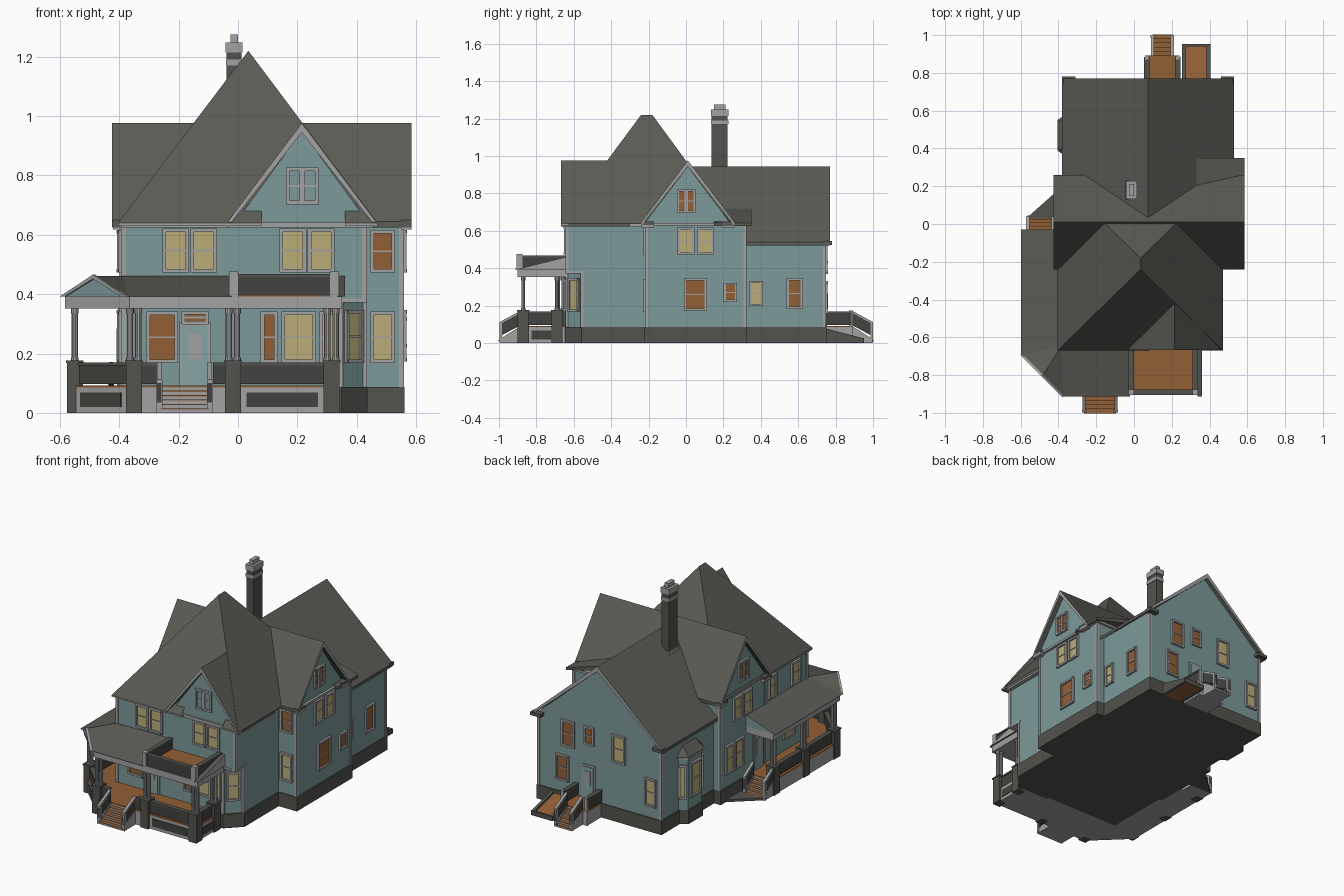
import bpy, bmesh, math

COL = {'teal_siding': (.20, .32, .32), 'light_trim': (.36, .36, .36), 'roof_shingle': (.105, .105, .092),
       'stone': (.085, .085, .075), 'dark_panel': (.055, .055, .05), 'orange_wood': (.29, .115, .037),
       'tan_blind': (.50, .42, .19), 'door_teal': (.24, .37, .37)}
TEAL, TRIM, ROOF, STONE, DARK, WOOD, TAN, DOOR = range(8)
MATS = []
for n, c in COL.items():
    m = bpy.data.materials.new(n)
    m.diffuse_color = (*c, 1)
    MATS.append(m)
PARTS = {}


def add(name, verts, faces, mats):
    V, F, I = PARTS.setdefault(name, ([], [], []))
    o = len(V)
    V += verts
    F += [[i + o for i in f] for f in faces]
    I += mats if isinstance(mats, list) else [mats] * len(faces)


def extrude(name, prof, a, b, mat, axis='z', end=None, fr=(0, 0, 0)):
    """Profile swept along an axis; fr = origin and turn, local -y is outward."""
    c, s = math.cos(math.radians(fr[2])), math.sin(math.radians(fr[2]))
    vs = []
    for t in (a, b):
        for p, q in prof:
            x, y, z = {'x': (t, p, q), 'y': (p, t, q), 'z': (p, q, t)}[axis]
            vs.append((fr[0] + c * x - s * y, fr[1] + s * x + c * y, z))
    n = len(prof)
    faces = [[i, (i + 1) % n, (i + 1) % n + n, i + n] for i in range(n)]
    faces += [list(range(n))[::-1], list(range(n, 2 * n))]
    e = mat if end is None else end
    add(name, vs, faces, [mat] * n + [e, e])


def box(name, x0, x1, y0, y1, z0, z1, mat, fr=(0, 0, 0)):
    extrude(name, [(x0, y0), (x1, y0), (x1, y1), (x0, y1)], z0, z1, mat, fr=fr)


def window(x, y, r, w, z0, z1, glass=TAN):
    fr, h, b = (x, y, r), w / 2, .012
    box('window_panes', -h, h, -.004, .003, z0, z1, glass, fr)
    for s in (-1, 1):
        box('window_frames', s * h - b / 2, s * h + b / 2, -.012, 0, z0 - b, z1 + b, TRIM, fr)
    for z, d in ((z0 - b / 2, .014), (z1 + b / 2, .014), ((z0 + z1) / 2, .008)):
        box('window_frames', -h, h, -d, 0, z - (b / 2 if d > .01 else .003), z + (b / 2 if d > .01 else .003), TRIM, fr)


def gable_roof(name, c, zr, hw, slope, a, b, axis):
    t, ze = .032, zr - slope * hw
    extrude(name, [(c - hw, ze), (c, zr), (c + hw, ze), (c + hw, ze - t * .6), (c, zr - t), (c - hw, ze - t * .6)],
            a, b, ROOF, axis, TRIM)


def stairs(name, x, y, r, w, depth, h, n=5):
    fr = (x, y, r)
    for i in range(n):
        z, y0, y1 = h * (n - i) / (n + 1), -depth * (i + 1) / n, -depth * i / n
        box(name, -w / 2, w / 2, y0, y1, 0, z - .004, TRIM, fr)
        box(name, -w / 2, w / 2, y0 - .004, y1, z - .004, z, WOOD, fr)
    for s in (-1, 1):
        u0, u1 = s * w / 2 - .008, s * w / 2 + .008
        for pts, m in (([(0, 0), (0, .09), (-depth, .02), (-depth, 0)], TRIM),
                       ([(0, .095), (0, .16), (-depth, .10), (-depth, .035)], DARK),
                       ([(0, .16), (0, .172), (-depth, .112), (-depth, .10)], TRIM)):
            extrude(name + '_rails', pts, u0, u1, m, 'x', fr=fr)
        box(name + '_rails', u0 - .002, u1 + .002, -depth, -depth + .014, 0, .11, TRIM, fr)


def rail(p, q, z=0, base=True):
    L = math.dist(p, q) / 2
    fr = ((p[0] + q[0]) / 2, (p[1] + q[1]) / 2, math.degrees(math.atan2(q[1] - p[1], q[0] - p[0])))
    box('porch_railing', -L, L, -.01, .01, .097 + z, .16 + z, DARK, fr)
    box('porch_railing', -L, L, -.014, .014, .16 + z, .17 + z, STONE, fr)
    if base and L > .06:
        box('porch_skirt_panels', -L + .045, L - .045, -.019, .019, .02, .068, DARK, fr)


# House bodies and stone foundation
low = [(-.39, -.64), (.345, -.64), (.43, -.555), (.43, 0), (-.39, 0)]
extrude('main_walls', low, .085, .38, TEAL)
box('main_walls', -.39, .43, -.64, .1, .38, .645, TEAL)
box('overhang_soffit', .33, .433, -.643, -.54, .372, .386, TRIM)
extrude('front_gable_wall', [(-.01, .64), (.44, .64), (.215, .95)], -.64, -.4, TEAL, 'y')
extrude('wing_walls', [(-.215, .085), (.23, .085), (.23, .65), (.01, .945), (-.215, .65)], -.395, .555, TEAL, 'x')
box('wing_walls', .2, .555, .2, .32, .085, .64, TEAL)
extrude('rear_walls', [(-.35, .085), (.5, .085), (.5, .54), (.075, .918), (-.35, .54)], .15, .745, TEAL, 'y')
extrude('foundation', [(-.396, -.646), (.348, -.646), (.436, -.558), (.436, 0), (-.396, 0)], 0, .087, STONE)
box('foundation', -.401, .561, -.221, .23, 0, .087, STONE)
box('foundation', .2, .561, .2, .326, 0, .087, STONE)
box('foundation', -.356, .506, .2, .751, 0, .087, STONE)
extrude('side_slab', [(-.57, .03), (-.39, .03), (-.39, .19)], 0, .015, STONE)

# Corner boards and frieze
for x, y, z0, z1 in ((-.386, -.636, .087, .63), (.426, -.636, .38, .63), (.551, -.211, .087, .63), (.551, .316, .087, .63),
                     (-.391, .225, .087, .63), (.496, .741, .087, .53), (-.346, .741, .087, .53), (.345, -.636, .087, .375),
                     (.426, -.555, .087, .375), (-.391, -.211, .087, .63)):
    box('corner_boards', x - .008, x + .008, y - .008, y + .008, z0, z1, TRIM)
box('frieze', -.398, .455, -.65, .1, .624, .642, TRIM)
box('frieze', .1, .57, -.23, .335, .628, .642, TRIM)

# Roofs: hip with notched front edge, three gables, low shed
zn = .687
hv = [(-.405, -.67, .64), (.08, -.67, .64), (.08, -.635, zn), (.36, -.635, zn), (.36, -.67, .64), (.47, -.67, .64),
      (.47, .245, .64), (-.405, .245, .64), (.035, -.24, 1.22), (.035, -.18, 1.22)]
add('hip_roof', hv, [[0, 1, 2, 3, 4, 5, 8], [5, 6, 9, 8], [6, 7, 9], [7, 0, 8, 9]], ROOF)
for x0, x1 in ((-.405, .08), (.36, .47)):
    box('front_eave', x0, x1, -.668, -.63, .63, .64, TRIM)
gable_roof('front_gable_roof', .215, .977, .252, 1.33, -.668, -.3, 'y')
gable_roof('wing_roof', .01, .977, .25, 1.33, -.425, .585, 'x')
gable_roof('rear_roof', .075, .945, .455, .89, .03, .77, 'y')
extrude('shed_roof', [(.3, .727), (.585, .642), (.585, .625), (.3, .70)], .15, .35, ROOF, 'y')
for x0, x1 in ((-.38, -.31), (.46, .53)):
    box('eave_returns', x0, x1, .74, .78, .525, .545, ROOF)
for x0, x1 in ((-.422, -.39), (.55, .585)):
    for y0, y1 in ((-.24, -.17), (.19, .26)):
        box('eave_returns', x0, x1, y0, y1, .632, .65, ROOF)
        box('eave_returns', x0, x1, y0, y1, .618, .632, TRIM)

# Chimney
box('chimney', -.038, .012, .137, .223, .7, 1.235, STONE)
for e, z0, z1 in ((.006, .75, .86), (.003, 1.17, 1.19), (.004, 1.215, 1.248), (-.012, 1.248, 1.275)):
    box('chimney_bands', -.038 - e, .012 + e, .137 - e, .223 + e, z0, z1, TRIM)

# Side bay window
bay = [(-.34, .36), (-.392, .40), (-.392, .54), (-.34, .58)]
extrude('side_bay', bay, .08, .42, TEAL)
extrude('side_bay', [(x - .005, y) for x, y in bay], 0, .087, STONE)
ev = [(-.345, .345, .42), (-.405, .39, .42), (-.405, .55, .42), (-.345, .595, .42)]
add('bay_roof', ev + [(-.345, .41, .48), (-.345, .53, .48)], [[0, 1, 4], [1, 2, 5, 4], [2, 3, 5], [3, 2, 1, 0]],
    [ROOF, ROOF, ROOF, TRIM])
extrude('bay_frieze', [(x - .006, y) for x, y in bay], .40, .42, TRIM)
window(-.392, .47, 270, .09, .17, .36)
window(-.366, .38, 322, .035, .17, .36)
window(-.366, .56, 218, .035, .17, .36)

# Front windows and door
for x in (-.21, -.115, .185, .28):
    window(x, -.64, 0, .078, .485, .61)
for x in (.19, .243):
    window(x, -.643, 0, .045, .715, .815, TEAL)
window(-.255, -.64, 0, .095, .18, .33, WOOD)
window(.105, -.64, 0, .045, .18, .33, WOOD)
window(.205, -.64, 0, .105, .18, .33)
window(.305, -.64, 0, .05, .18, .33)
window(-.145, -.64, 0, .08, .31, .332, WOOD)
window(.3875, -.5975, 45, .07, .18, .335)
window(.488, -.215, 0, .07, .485, .605, WOOD)
window(.488, -.215, 0, .07, .18, .33)


def door(name, x, y, r, w, z0, z1):
    fr = (x, y, r)
    box(name, -w / 2 - .01, w / 2 + .01, -.006, 0, z0, z1 + .012, TRIM, fr)
    box(name, -w / 2, w / 2, -.010, -.003, z0, z1, DOOR, fr)
    box(name, -w / 4, w / 4, -.013, -.008, z0 + .09, z1 - .025, TRIM, fr)


door('front_door', -.145, -.64, 0, .088, .09, .292)
door('side_door', -.397, -.14, 270, .08, .09, .31)
door('rear_door', .15, .745, 180, .075, .09, .29)
# Right windows
for y in (0, .105):
    window(.555, y, 90, .078, .485, .605)
for y in (-.022, .025):
    window(.555, y, 90, .042, .71, .81, WOOD)
window(.555, .05, 90, .11, .185, .335, WOOD)
window(.555, .237, 90, .06, .232, .31, WOOD)
window(.5, .375, 90, .06, .21, .32)
window(.5, .582, 90, .075, .195, .335, WOOD)
# Left windows
for y in (-.035, .06):
    window(-.395, y, 270, .078, .485, .605)
    window(-.395, y + .08, 270, .078, .18, .335)
for y in (-.022, .025):
    window(-.395, y, 270, .042, .71, .81, WOOD)
window(-.39, -.29, 270, .06, .485, .605)
window(-.39, -.52, 270, .08, .485, .605)
window(-.39, -.45, 270, .10, .18, .33)
# Rear windows
window(.29, .745, 180, .08, .39, .53, WOOD)
window(.145, .745, 180, .06, .44, .53, WOOD)
window(-.06, .745, 180, .08, .38, .53)
window(.33, .745, 180, .08, .17, .31, WOOD)
window(-.28, .745, 180, .07, .17, .32)

# Porch base, floor, piers, columns and railings
pb = [(-.57, -.05), (-.57, -.676), (-.356, -.885), (.33, -.885), (.33, -.63), (-.38, -.63), (-.38, -.05)]
extrude('porch_base', pb, 0, .085, TRIM)
extrude('porch_floor', pb, .085, .092, WOOD)
for x, y in ((-.55, -.075), (-.55, -.67), (-.35, -.87), (-.017, -.87), (.315, -.87), (.315, -.69), (-.55, -.37)):
    box('porch_piers', x - .027, x + .027, y - .03, y + .03, 0, .168, STONE)
    box('porch_piers', x - .03, x + .03, y - .033, y + .033, .168, .177, STONE)
    for s in (-.014, .014):
        cx, cy = (x, y + s) if x < -.5 else (x + s, y)
        for rad, z0, z1 in ((.0105, .177, .355), (.013, .177, .187), (.013, .335, .355)):
            extrude('porch_columns', [(cx + rad * math.cos(k * math.pi / 5), cy + rad * math.sin(k * math.pi / 5))
                                      for k in range(10)], z0, z1, TRIM)
for path in ([(-.55, -.07), (-.55, -.37), (-.55, -.67), (-.35, -.87), (-.275, -.87)],
             [(-.085, -.87), (-.017, -.87), (.315, -.87), (.315, -.65)]):
    for p, q in zip(path, path[1:]):
        rail(p, q)
stairs('front_steps', -.18, -.885, 0, .17, .113, .09)
stairs('side_steps', -.495, -.05, 180, .135, .09, .09)

# Porch roof with corner gable, and balcony
extrude('porch_beam', [(-.583, -.03), (-.583, -.685), (-.365, -.9), (.35, -.9), (.35, -.63), (-.38, -.63), (-.38, -.03)],
        .352, .392, TRIM)
rv = [(-.597, -.03, .392), (-.597, -.69, .392), (-.37, -.912, .392), (-.02, -.912, .392), (-.02, -.635, .462),
      (-.388, -.65, .462), (-.482, -.80, .462), (-.388, -.03, .462), (-.388, -.03, .392), (-.02, -.635, .392),
      (-.388, -.635, .392)]
add('porch_roof', rv, [[0, 1, 5, 7], [1, 6, 5], [2, 3, 4, 5], [2, 5, 6], [1, 2, 6], [0, 7, 8], [3, 9, 4],
                       [0, 8, 10, 9, 3, 2, 1]], [ROOF, ROOF, ROOF, ROOF, TEAL, TEAL, TRIM, TRIM])
for s in (-1, 1):  # rake boards of the corner gable
    extrude('porch_rake', [(s * .158, .392), (0, .466), (0, .452), (s * .135, .392)], -.008, .003, TRIM, 'y',
            fr=(-.4835, -.801, -45))
extrude('porch_roof', [(-.912, .392), (-.635, .462), (-.635, .392)], .335, .36, ROOF, 'x', TRIM)
box('balcony_floor', -.02, .336, -.895, -.635, .392, .401, WOOD)
for p, q in (((-.015, -.89), (.325, -.89)), ((-.015, -.89), (-.015, -.64)), ((.325, -.89), (.325, -.64))):
    rail(p, q, .298, False)
for x in (-.015, .325):
    box('balcony_posts', x - .015, x + .015, -.905, -.875, .392, .476, TRIM)

# Rear landing and cellar hatch
box('rear_landing', .06, .24, .74, .89, 0, .085, TRIM)
box('rear_landing', .058, .242, .74, .892, .085, .092, WOOD)
for x in (.068, .232):
    rail((x, .745), (x, .885), 0, False)
    box('rear_posts', x - .01, x + .01, .872, .892, 0, .175, TRIM)
stairs('rear_steps', .15, .89, 180, .105, .11, .09)
for x0, x1, d, m in ((.255, .275, 0, STONE), (.385, .405, 0, STONE), (.275, .385, .012, WOOD)):
    extrude('cellar_hatch', [(.74, 0), (.95, 0), (.95, .025 - d), (.74, .08 - d)], x0, x1, m, 'x')
box('cellar_hatch', .255, .405, .94, .952, 0, .028, STONE)

# Build the objects
for name, (V, F, I) in PARTS.items():
    me = bpy.data.meshes.new(name)
    me.from_pydata(V, [], F)
    used = sorted(set(I))
    for k in used:
        me.materials.append(MATS[k])
    for p, k in zip(me.polygons, I):
        p.material_index = used.index(k)
    bm = bmesh.new()
    bm.from_mesh(me)
    bmesh.ops.recalc_face_normals(bm, faces=bm.faces[:])
    bm.to_mesh(me)
    bm.free()
    bpy.context.scene.collection.objects.link(bpy.data.objects.new(name, me))
